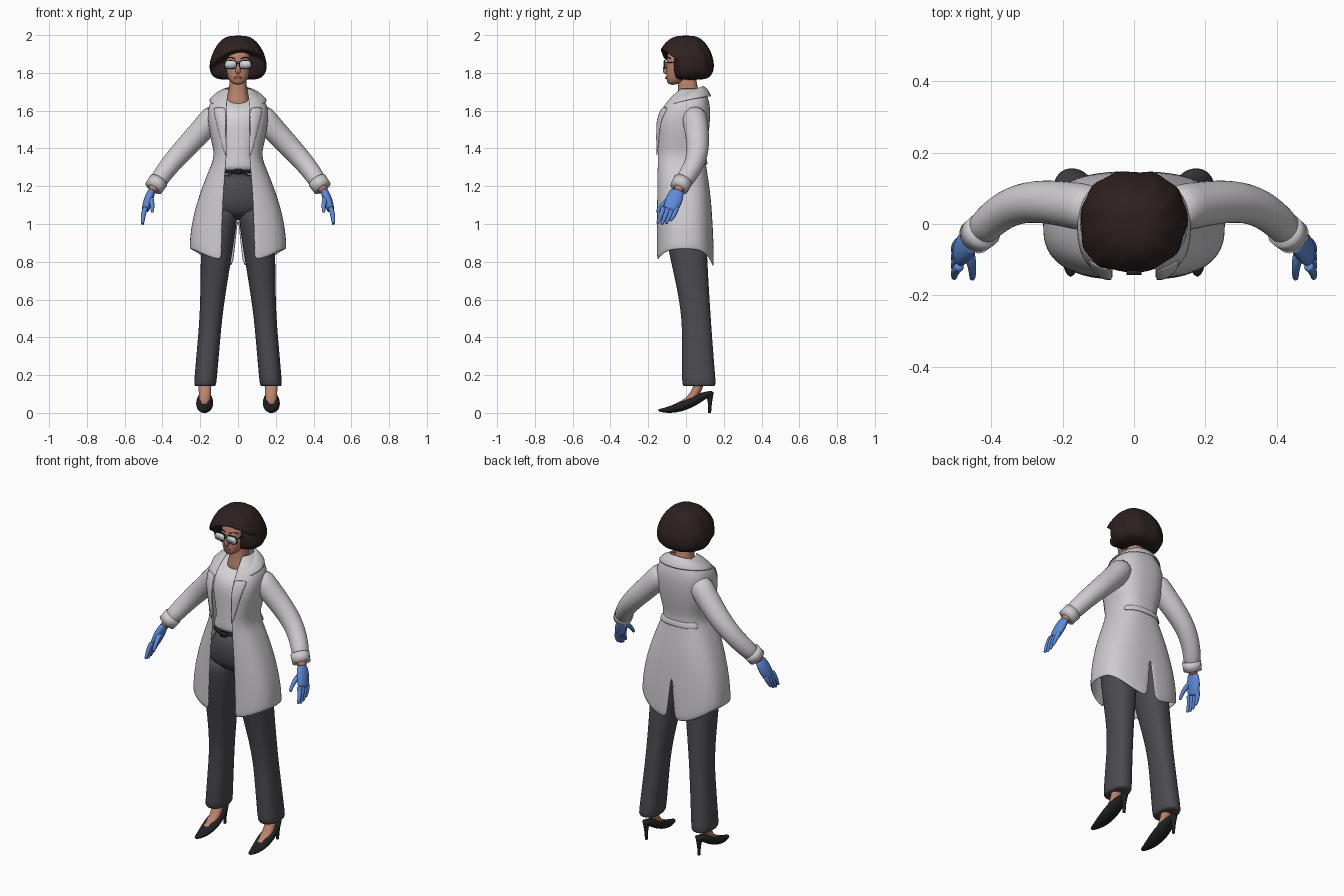
import bpy, bmesh, math
from math import sin, cos, pi
from mathutils import Vector

if "Cube" in bpy.data.objects:
    bpy.data.objects.remove(bpy.data.objects["Cube"])


def material(name, red, green, blue):
    mat = bpy.data.materials.new(name)
    mat.use_nodes = True
    mat.diffuse_color = (red, green, blue, 1)
    mat.node_tree.nodes["Principled BSDF"].inputs["Base Color"].default_value = mat.diffuse_color
    return mat


COAT = material("coat_white", .62, .6, .62)
SHIRT = material("shirt_white", .68, .66, .68)
CLOTH = material("charcoal_cloth", .07, .07, .08)
LEATHER = material("black_leather", .015, .015, .017)
HAIR = material("dark_brown_hair", .026, .015, .014)
SKIN = material("warm_skin", .5, .23, .15)
LIPS = material("lip_rose", .34, .11, .09)
GLOVE = material("glove_blue", .11, .26, .7)
LENS = material("pale_lens", .6, .68, .72)
AXIS_X, AXIS_Y = Vector((1, 0, 0)), Vector((0, 1, 0))


def clamp(value):
    return max(0, min(1, value))


def ease(value):
    value = clamp(value)
    return value * value * (3 - 2 * value)


def mix(start, end, t):
    return start + (end - start) * t


def steps(start, end, count):
    return [mix(start, end, i / count) for i in range(count + 1)]


def signed_power(value, exponent):
    return math.copysign(abs(value) ** exponent, value)


def loft(name, rings, mat, mirror=False, closed=True, thick=0, smooth=1):
    """Skin a list of equally long point rows."""
    bm = bmesh.new()
    rows = [[bm.verts.new(point) for point in ring] for ring in rings]
    count = len(rows[0])
    for low, high in zip(rows, rows[1:]):
        for i in range(count if closed else count - 1):
            j = (i + 1) % count
            bm.faces.new((low[i], low[j], high[j], high[i]))
    if closed:
        bm.faces.new(rows[0])
        bm.faces.new(rows[-1])
    bmesh.ops.recalc_face_normals(bm, faces=bm.faces)
    for face in bm.faces:
        face.smooth = True
    mesh = bpy.data.meshes.new(name)
    bm.to_mesh(mesh)
    bm.free()
    mesh.materials.append(mat)
    obj = bpy.data.objects.new(name, mesh)
    bpy.context.collection.objects.link(obj)
    if mirror:
        obj.modifiers.new("mirror", 'MIRROR')
    if thick:
        shell = obj.modifiers.new("thickness", 'SOLIDIFY')
        shell.thickness, shell.offset = thick, 0
    if smooth:
        subdivision = obj.modifiers.new("smooth", 'SUBSURF')
        subdivision.levels = subdivision.render_levels = smooth


def section(z, width, front, back, center=0, dip=0):
    """Horizontal rounded outline; dip lowers its front."""
    ring = []
    for angle in steps(0, math.tau, 20)[:-1]:
        side, depth = signed_power(cos(angle), .85), signed_power(sin(angle), .85)
        ring.append((center + width * side, mix(front, back, (depth + 1) / 2), z + dip * min(depth, 0)))
    return ring


def bezier(points, t):
    while len(points) > 1:
        points = [a.lerp(b, t) for a, b in zip(points, points[1:])]
    return points[0]


def tube(name, mat, path, start, end, bulge=0, flat=1, axis=AXIS_X, mirror=True, power=1, smooth=1):
    """Sweep a tapering oval along a curve through control points."""
    points = [Vector(point) for point in path]
    count = 1 if len(points) == 2 else 8
    spine = [bezier(points, t) for t in steps(0, 1, count)]
    rings = []
    for i, center in enumerate(spine):
        along = (spine[min(i + 1, count)] - spine[max(i - 1, 0)]).normalized()
        across = (axis - along * axis.dot(along)).normalized()
        other = along.cross(across) * flat
        radius = mix(start, end, i / count) + bulge * sin(pi * i / count)
        rings.append([center + radius * (across * signed_power(cos(a), power) + other * signed_power(sin(a), power))
                      for a in steps(0, math.tau, 16)[:-1]])
    loft(name, rings, mat, mirror, smooth=smooth)


WAIST, HEM, NECK = 1.36, .865, 1.72


def coat_shape(z):
    """Half width, front, back and half opening at a height."""
    flare = sin(pi / 2 * clamp((WAIST - z) / (WAIST - HEM)))
    swell = sin(pi / 2 * clamp((z - WAIST) / .24))
    slope = clamp((z - 1.6) / .12) ** 2
    chest = clamp((z - 1.52) / .2) ** 2
    return (.118 + .135 * flare + .04 * swell - .09 * slope, -.155 + .125 * chest,
            .095 + .05 * flare + .03 * swell - .035 * slope, .06 + .025 * flare - .015 * slope)


def coat_angle(x, width):
    return math.acos(clamp(x / width) ** 1.3)


def coat_point(angle, z, lift=0):
    width, front, back, gap = coat_shape(z)
    depth = signed_power(sin(angle), 1 / 1.3)
    return Vector(((width + lift) * abs(cos(angle)) ** (1 / 1.3),
                   mix(front - lift, back + lift, (depth + 1) / 2), z))


# Coat half from the front opening to the back vent, with a curved hem
rows = []
for z in steps(HEM, NECK, 18):
    width, front, back, gap = coat_shape(z)
    vent = max(0, 1.04 - z) * .15
    row = []
    for angle in steps(-coat_angle(gap, width), coat_angle(vent, width), 16):
        point = coat_point(angle, z)
        droop = .065 if angle < 0 else .095
        point.z -= droop * abs(sin(angle)) ** 3 * clamp((1.15 - z) * 3.5)
        row.append(point)
    row[-1].x = vent
    rows.append(row)
loft("coat_body", rows, COAT, True, closed=False, thick=.008)

# Lapels widen upward along the opening
rows = []
for t in steps(0, 1, 6):
    z = mix(WAIST, 1.62, t)
    width, front, back, gap = coat_shape(z)
    rows.append([coat_point(-coat_angle(gap + .07 * t ** .8 * across, width), z, .006 + .005 * sin(pi * across))
                 for across in steps(0, 1, 2)])
loft("coat_lapel", rows, COAT, True, closed=False, thick=.007)

# Collar folds from the neck out over the shoulders
rows = []
for t in steps(0, 1, 8):
    angle = mix(pi / 2, -.75, t)
    inner = Vector((.077 * cos(angle), (.085 + .035 * t) * sin(angle), 1.73 - .07 * t * t))
    outer = Vector((.155 * cos(angle), .135 * sin(angle), 1.675 - .05 * t * t))
    rows.append([inner, inner.lerp(outer, .5) + Vector((0, 0, .015)), outer])
loft("coat_collar", rows, COAT, True, closed=False, thick=.008)

# Strap across the back of the waist
loft("coat_back_strap", [[coat_point(angle, z, .008) for angle in steps(pi / 2, .6, 6)]
                         for z in steps(1.315, 1.35, 2)], COAT, True, closed=False, thick=.01)

# Sleeves and turned cuffs
tube("coat_sleeve", COAT, [(.1, .04, 1.6), (.27, .07, 1.4), (.34, .09, 1.36), (.44, -.03, 1.2)], .07, .047, axis=AXIS_Y)
tube("coat_cuff", COAT, [(.42, -.015, 1.23), (.447, -.037, 1.19)], .052, .05, axis=AXIS_Y, smooth=0)

# Shirt follows the coat just inside it, with a scooped neckline
rows = []
for z in steps(1.27, 1.69, 10):
    width, front, back, gap = coat_shape(z)
    rows.append(section(z, width - .025, front + .025, back - .015, dip=.04 * ease((z - 1.58) * 9)))
loft("shirt", rows, SHIRT)

# Neck and head
loft("neck", [section(1.6, .075, -.07, .08), section(1.67, .058, -.045, .08),
              section(1.72, .045, -.042, .06), section(1.82, .046, -.04, .05)], SKIN)
loft("head", [section(1.735, .025, -.096, -.05), section(1.77, .056, -.106, .03), section(1.82, .071, -.104, .08),
              section(1.9, .078, -.104, .09), section(1.96, .05, -.07, .07)], SKIN)

# Trousers and belt
loft("trouser_hips", [section(1.28, .105, -.12, .08), section(1.15, .165, -.128, .12),
                      section(1.07, .18, -.12, .12), section(1.02, .12, -.06, .07)], CLOTH)
rows = []
for t in steps(0, 1, 12):
    thigh = ease(1 - t / .7)
    rows.append(section(mix(1.1, .14, t), .06 + .035 * thigh, -.022 - .1 * thigh,
                        .105 + .055 * t ** 1.5, center=mix(.092, .175, t)))
rows.append(section(.142, .05, -.01, .15, center=.175))
loft("trouser_leg", rows, CLOTH, True)
loft("belt", [section(z, .116, -.138, .09) for z in steps(1.265, 1.29, 2)], LEATHER)
tube("belt_buckle", LEATHER, [(0, -.13, 1.277), (0, -.143, 1.277)], .021, .021, flat=.7, mirror=False, power=.4, smooth=0)

# Feet in pointed shoes with thin heels
tube("foot", SKIN, [(.175, .08, .22), (.175, .07, .06), (.178, -.06, .03)], .038, .026, flat=.75)
tube("shoe", LEATHER, [(.175, .145, .11), (.175, .07, .09), (.178, -.04, 0), (.178, -.15, .014)],
     .014, .01, bulge=.035, flat=.6)
tube("shoe_heel", LEATHER, [(.175, .125, .11), (.175, .128, .05), (.175, .125, 0)], .022, .008, bulge=-.004, smooth=0)

# Wrists and gloved hands
tube("wrist", SKIN, [(.42, -.015, 1.23), (.465, -.05, 1.16)], .033, .029, axis=AXIS_Y)
tube("glove_palm", GLOVE, [(.455, -.045, 1.18), (.475, -.06, 1.13), (.492, -.088, 1.07)],
     .034, .036, bulge=.01, flat=.55, axis=AXIS_Y)
for i, finger in enumerate(("index", "middle", "ring", "little")):
    y, reach = -.118 + .023 * i, .08 + .012 * sin(pi * i / 3) - .005 * i
    tube("glove_" + finger + "_finger", GLOVE,
         [(.488, y, 1.09), (.505, y - .01, 1.05), (.505, y - .035, 1.08 - reach)], .014, .007, bulge=.002)
tube("glove_thumb", GLOVE, [(.468, -.065, 1.14), (.45, -.12, 1.12), (.454, -.155, 1.06)], .018, .008)

# Facial features
tube("nose", SKIN, [(0, -.098, 1.86), (0, -.122, 1.81), (0, -.1, 1.8)], .008, .012, bulge=.003, mirror=False)
tube("lips", LIPS, [(-.024, -.095, 1.774), (0, -.117, 1.774), (.024, -.095, 1.774)],
     .002, .002, bulge=.006, flat=.7, axis=Vector((0, 0, 1)), mirror=False)
tube("eyebrow", HAIR, [(.014, -.104, 1.875), (.045, -.1, 1.888), (.06, -.08, 1.875)], .003, .002, axis=AXIS_Y)

# Glasses: each dark rim sits behind a thin lens
for part, mat, near, radius in (("rim", LEATHER, -.117, .034), ("lens", LENS, -.119, .029)):
    tube("glasses_" + part, mat, [(.039, near + .009, 1.844), (.039, near, 1.844)],
         radius, radius, flat=.68, power=.6, smooth=0)
tube("glasses_bridge", LEATHER, [(-.012, -.116, 1.85), (.012, -.116, 1.85)], .003, .003, axis=AXIS_Y, mirror=False)
tube("glasses_arm", LEATHER, [(.07, -.112, 1.855), (.077, -.03, 1.855)], .004, .004)

# Wavy bob: a dome cut back around the face below a slanted hairline
rows = []
for t in steps(.01, .99, 26):
    z = mix(1.76, 2, t)
    dome = sin(pi * t ** .6) ** .35
    row = []
    for angle in steps(0, math.tau, 44)[:-1]:
        wave = dome * (1 + .022 * sin(11 * angle + 14 * z))
        x = .15 * wave * signed_power(cos(angle), .85)
        fringe = ease((z - (1.895 + .15 * x - 3 * x * x)) / .03)
        reach = .148 if sin(angle) > 0 else mix(.068, .16, fringe)
        row.append((x, wave * reach * signed_power(sin(angle), .85), z))
    rows.append(row)
loft("hair", rows, HAIR)
